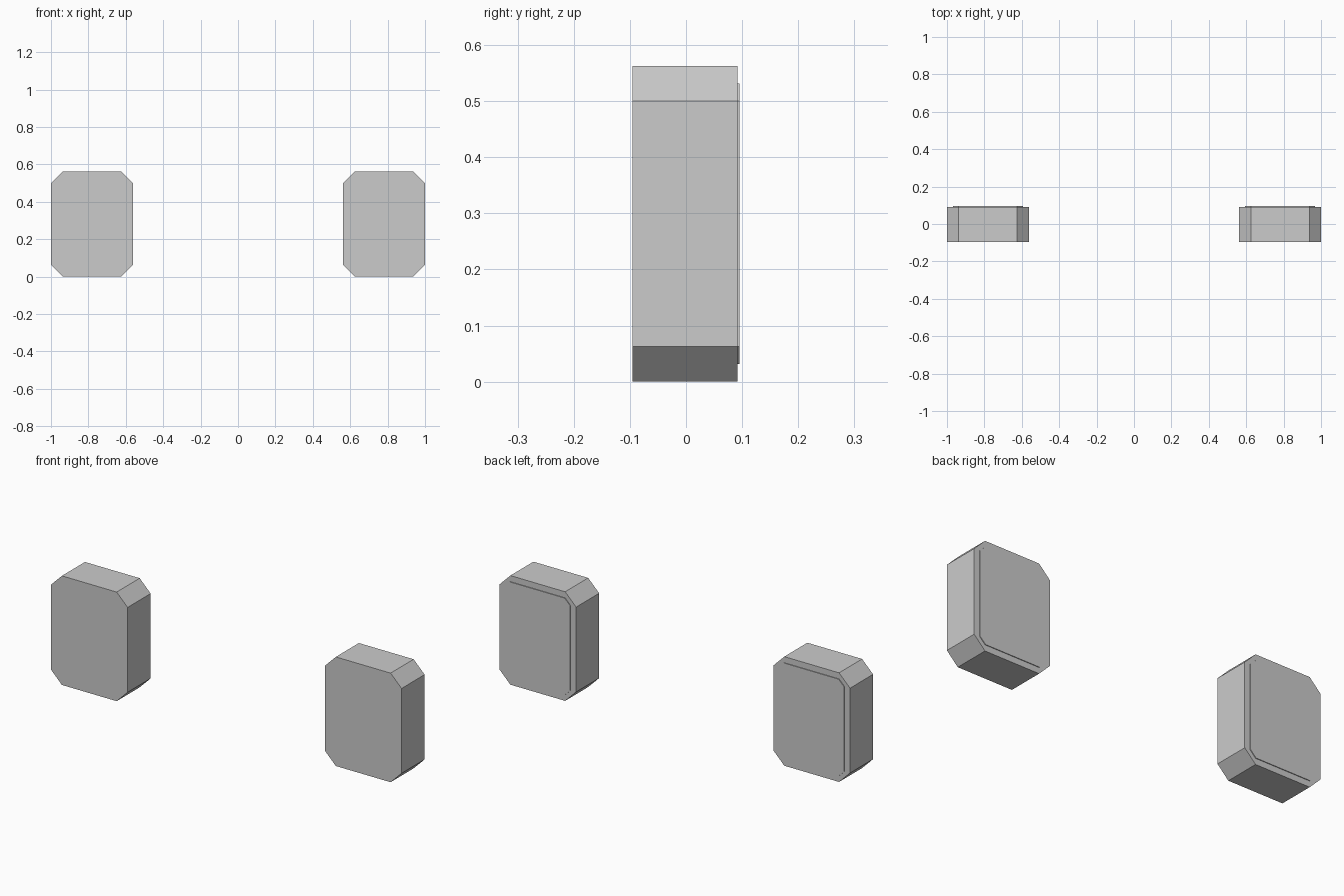
import bpy, bmesh

if "Cube" in bpy.data.objects:
    bpy.data.objects.remove(bpy.data.objects["Cube"])


def octagon_prism(name, cx, half_w, z0, z1, cut, y0, y1):
    """Rectangle with clipped corners in XZ, extruded along Y."""
    xa, xb = cx - half_w, cx + half_w
    profile = [(xa + cut, z0), (xb - cut, z0), (xb, z0 + cut), (xb, z1 - cut),
               (xb - cut, z1), (xa + cut, z1), (xa, z1 - cut), (xa, z0 + cut)]
    bm = bmesh.new()
    face = bm.faces.new([bm.verts.new((x, y0, z)) for x, z in profile])
    ext = bmesh.ops.extrude_face_region(bm, geom=[face], use_keep_orig=True)
    verts = [v for v in ext["geom"] if isinstance(v, bmesh.types.BMVert)]
    bmesh.ops.translate(bm, verts=verts, vec=(0, y1 - y0, 0))
    bmesh.ops.recalc_face_normals(bm, faces=bm.faces[:])
    mesh = bpy.data.meshes.new(name)
    bm.to_mesh(mesh)
    bm.free()
    obj = bpy.data.objects.new(name, mesh)
    bpy.context.collection.objects.link(obj)
    return obj


FRONT, BACK, PANEL_BACK = -0.0957, 0.0918, 0.0957
INSET = 0.03125

for side, cx in (("left", -0.78125), ("right", 0.78125)):
    # Main block with chamfered corners
    octagon_prism(side + "_block", cx, 0.21875, 0, 0.5625, 0.0625, FRONT, BACK)
    # Thin raised panel on the back face
    octagon_prism(side + "_back_panel", cx, 0.21875 - INSET, INSET,
                  0.5625 - INSET, 0.03125, BACK, PANEL_BACK)
